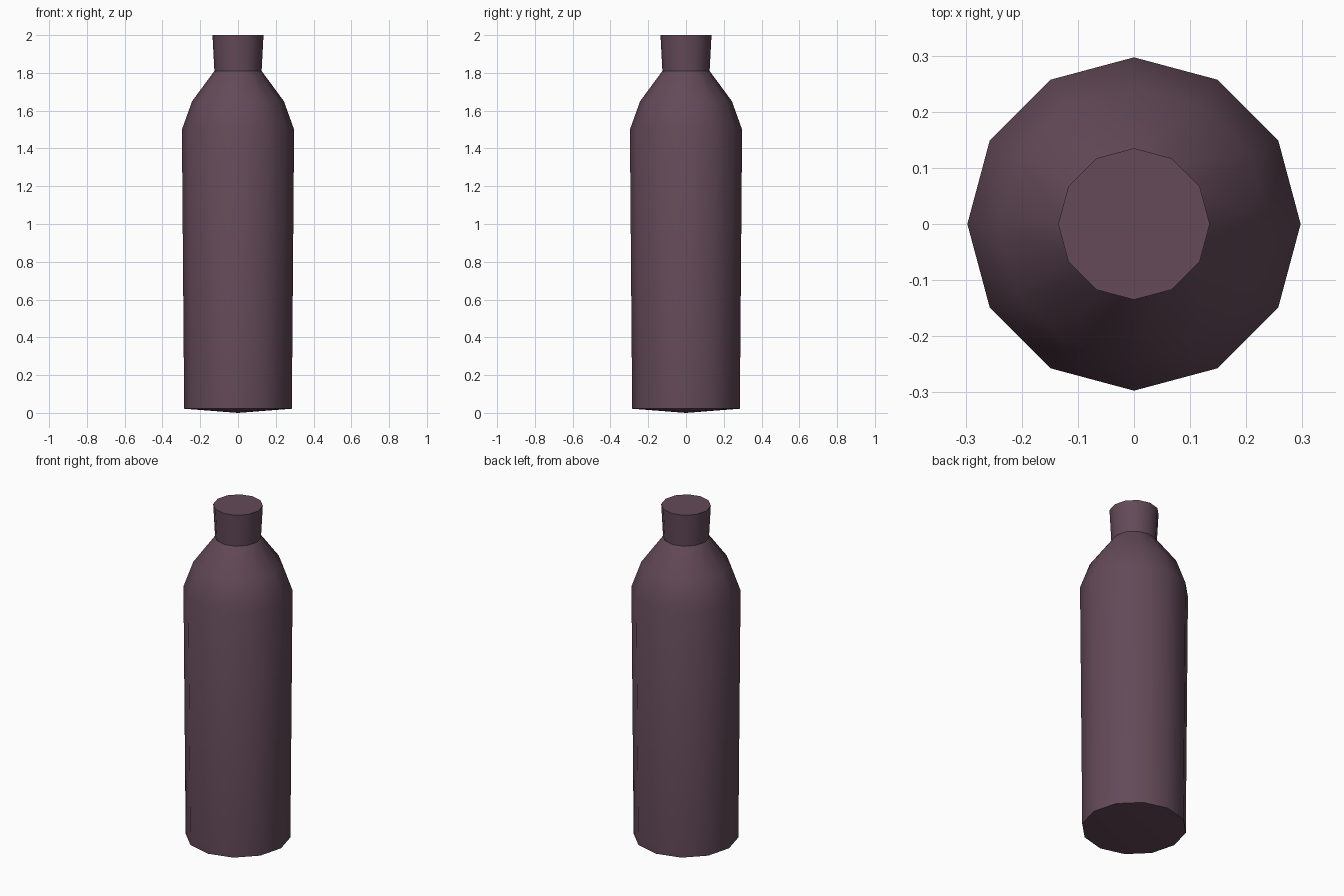
import bpy, bmesh, math

if "Cube" in bpy.data.objects:
    bpy.data.objects.remove(bpy.data.objects["Cube"])

SIDES = 12

# Bottle profile: (radius, height), from the shallow base cone to the mouth
profile = [(0.285, 0.022), (0.297, 1.50), (0.243, 1.65), (0.125, 1.81), (0.135, 2.0)]

bm = bmesh.new()
rings = [[bm.verts.new((r * math.cos(2 * math.pi * i / SIDES),
                        r * math.sin(2 * math.pi * i / SIDES), z))
          for i in range(SIDES)] for r, z in profile]

# Side walls
for low, high in zip(rings, rings[1:]):
    for i in range(SIDES):
        j = (i + 1) % SIDES
        bm.faces.new((low[i], low[j], high[j], high[i]))

# Flat top and slightly pointed base
bm.faces.new(rings[-1])
tip = bm.verts.new((0, 0, 0))
for i in range(SIDES):
    bm.faces.new((rings[0][(i + 1) % SIDES], rings[0][i], tip))
bmesh.ops.recalc_face_normals(bm, faces=bm.faces[:])

mesh = bpy.data.meshes.new("bottle")
bm.to_mesh(mesh)
bm.free()
bottle = bpy.data.objects.new("bottle", mesh)
bpy.context.collection.objects.link(bottle)

# Dark plum glass
mat = bpy.data.materials.new("plum_glass")
mat.diffuse_color = (0.125, 0.068, 0.098, 1)
mat.use_nodes = True
mat.node_tree.nodes["Principled BSDF"].inputs["Base Color"].default_value = mat.diffuse_color
mesh.materials.append(mat)

# Smooth walls, sharp neck joint and caps
bpy.context.view_layer.objects.active = bottle
bottle.select_set(True)
bpy.ops.object.shade_smooth_by_angle(angle=math.radians(35))
